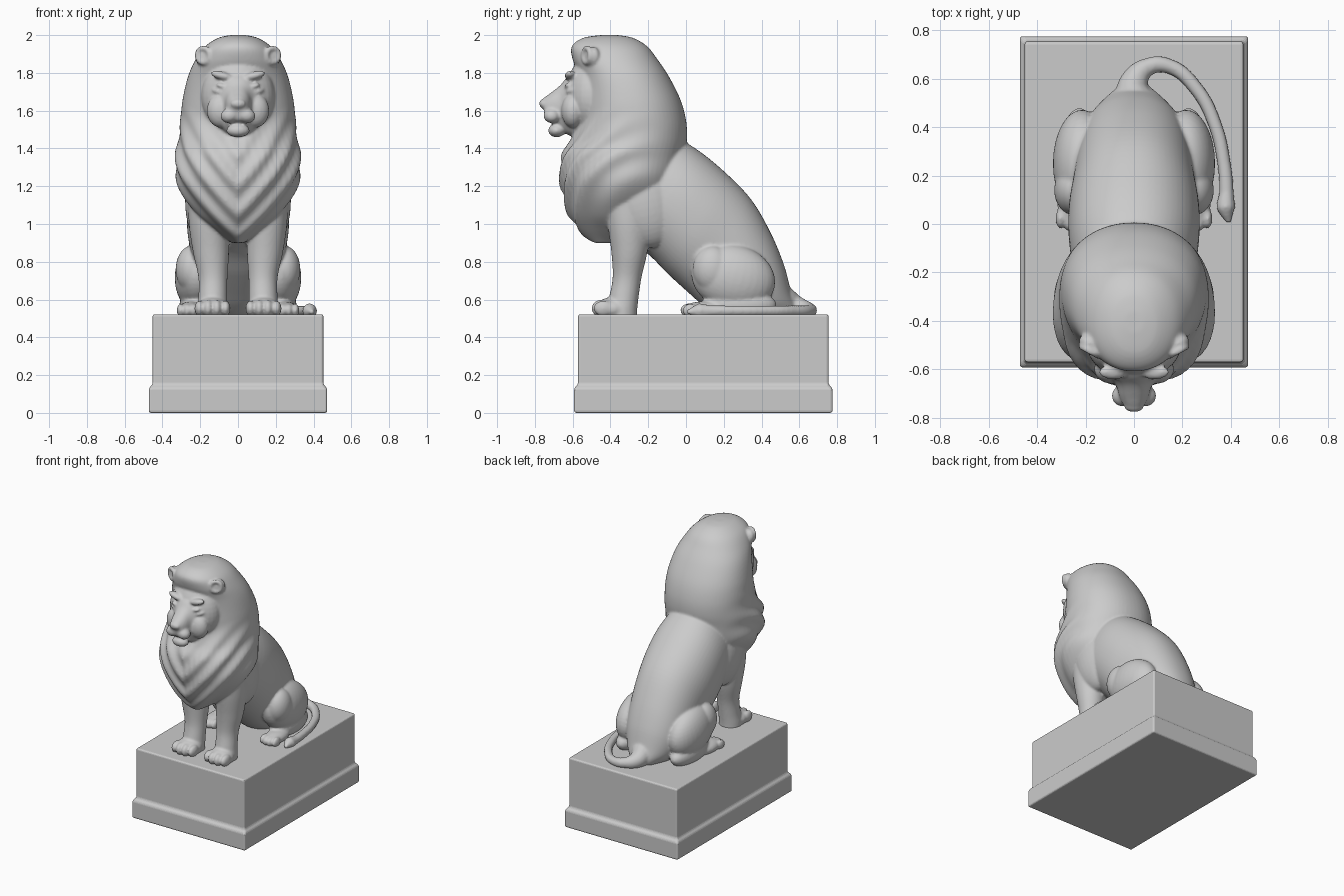
import bpy, bmesh, math
from mathutils import Vector

if "Cube" in bpy.data.objects:
    bpy.data.objects.remove(bpy.data.objects["Cube"])

parts = []


def spline(rows, t):
    """Catmull-Rom blend of equal-length rows."""
    i = min(int(t), len(rows) - 2)
    f = t - i
    a, b, c, d = (rows[max(0, min(len(rows) - 1, i + k))] for k in (-1, 0, 1, 2))
    return [0.5 * (2 * q + (r - p) * f + (2 * p - 5 * q + 4 * r - s) * f * f
                   + (3 * q - p - 3 * r + s) * f ** 3) for p, q, r, s in zip(a, b, c, d)]


def loft(name, rows, power=2.0, steps=6, n=64, relief=None):
    """Skin of rounded sections; row = x, y1, z1, y2, z2, half width."""
    bm = bmesh.new()
    rings = []
    for k in range((len(rows) - 1) * steps + 1):
        x, y1, z1, y2, z2, w = spline(rows, k / steps)
        mid = Vector((x, (y1 + y2) / 2, (z1 + z2) / 2))
        arm = Vector((0, (y1 - y2) / 2, (z1 - z2) / 2))
        ring = []
        for j in range(n):
            a = math.tau * j / n
            c, s = (math.copysign(abs(u) ** (2 / power), u) for u in (math.cos(a), math.sin(a)))
            off = arm * c + Vector((max(w, 0.005) * s, 0, 0))
            if relief:
                off += off.normalized() * relief(mid + off)
            ring.append(bm.verts.new(mid + off))
        rings.append(ring)
    for r0, r1 in zip(rings, rings[1:]):
        for j in range(n):
            bm.faces.new((r0[j], r0[(j + 1) % n], r1[(j + 1) % n], r1[j]))
    bm.faces.new(rings[0])
    bm.faces.new(rings[-1])
    bmesh.ops.recalc_face_normals(bm, faces=bm.faces)
    me = bpy.data.meshes.new(name)
    bm.to_mesh(me)
    bm.free()
    ob = bpy.data.objects.new(name, me)
    bpy.context.collection.objects.link(ob)
    parts.append(ob)
    return ob


def blob(name, loc, size, rot=(0, 0, 0), pair=True):
    """Ellipsoid, repeated on the other side when it is one of a pair."""
    for s in ((1, -1) if pair else (1,)):
        bpy.ops.mesh.primitive_uv_sphere_add(
            segments=32, ring_count=20, radius=1, location=(loc[0] * s, loc[1], loc[2]),
            rotation=(rot[0], rot[1] * s, rot[2] * s))
        ob = bpy.context.object
        ob.name, ob.scale = name, size
        parts.append(ob)


# Plinth: stepped block with softened edges
bm = bmesh.new()
rings = []
for hx, hy, z in ((.472, .684, 0), (.472, .684, .132), (.452, .663, .15), (.452, .663, .522)):
    rings.append([bm.verts.new((hx * a, .0915 + hy * b, z))
                  for a, b in ((-1, -1), (1, -1), (1, 1), (-1, 1))])
for r0, r1 in zip(rings, rings[1:]):
    for j in range(4):
        bm.faces.new((r0[j], r0[(j + 1) % 4], r1[(j + 1) % 4], r1[j]))
bm.faces.new(rings[0][::-1])
bm.faces.new(rings[-1])
me = bpy.data.meshes.new("plinth")
bm.to_mesh(me)
bm.free()
plinth = bpy.data.objects.new("plinth", me)
bpy.context.collection.objects.link(plinth)
bev = plinth.modifiers.new("soft edges", 'BEVEL')
bev.width, bev.segments, bev.limit_method = .012, 3, 'ANGLE'

# Torso: back point to belly point, from chest to rump
lion = loft("lion", [
    (0, -.12, 1.50, -.52, 1.02, .22), (0, .05, 1.40, -.24, .87, .265),
    (0, .20, 1.28, -.09, .73, .27), (0, .345, 1.13, .02, .63, .25),
    (0, .45, .95, .10, .56, .235), (0, .52, .78, .18, .51, .215),
    (0, .56, .63, .30, .49, .16), (0, .60, .54, .40, .48, .08)], power=2.15)


# Mane with soft slanting locks
def locks(p):
    front = max(0, min(1, (-.1 - p.y) / .3)) * max(0, min(1, (1.62 - p.z) / .25))
    return .011 * front * math.sin(math.tau * (p.z - 1.1 * abs(p.x) - .5 * (p.y + .6)) / .17)


mane = [(2.0, -.45, -.36, .04), (1.985, -.545, -.28, .105), (1.94, -.605, -.205, .175),
        (1.87, -.60, -.15, .225), (1.78, -.565, -.09, .265), (1.66, -.555, -.03, .293),
        (1.55, -.565, 0, .305), (1.45, -.605, .005, .315), (1.36, -.655, -.01, .328),
        (1.25, -.665, -.03, .328), (1.15, -.65, -.06, .285), (1.05, -.62, -.12, .205),
        (.97, -.57, -.2, .115), (.90, -.49, -.3, .03)]
loft("mane", [(0, f, z, b, z, w) for z, f, b, w in mane], power=2.15, relief=locks)

# Front legs with shoulders and paws
leg = [(1.15, .165, -.43, -.15, .10), (1.0, .155, -.415, -.185, .105),
       (.85, .143, -.395, -.205, .095), (.72, .133, -.388, -.235, .077),
       (.62, .133, -.405, -.25, .076), (.55, .135, -.42, -.258, .08), (.50, .135, -.42, -.26, .08)]
for s in (1, -1):
    loft("front_leg", [(x * s, f, z, b, z, w) for z, x, f, b, w in leg])
blob("shoulder", (.165, -.22, 1.12), (.115, .18, .25), (.25, 0, 0))
blob("front_paw", (.135, -.39, .55), (.09, .09, .062))
for i in range(4):
    out = abs(i - 1.5)
    blob("front_toe", (.066 + .046 * i, -.455 + .012 * out, .553), (.026, .052, .048 - .004 * out))

# Haunches, hind feet and toes
blob("haunch", (.215, .25, .715), (.12, .225, .175), (-.25, 0, 0))
blob("knee", (.245, .14, .76), (.085, .105, .125))
blob("hock", (.225, .28, .57), (.085, .2, .085))
blob("hind_foot", (.25, .10, .545), (.068, .13, .045))
for i in range(4):
    blob("hind_toe", (.202 + .034 * i, .005 + .012 * abs(i - 1.5), .543), (.02, .042, .036))

# Head: skull, muzzle, lips, nose, chin, brows and eyes
blob("skull", (0, -.5, 1.675), (.195, .14, .215), pair=False)
loft("muzzle", [
    (0, -.55, 1.80, -.55, 1.46, .14), (0, -.62, 1.785, -.62, 1.47, .105),
    (0, -.665, 1.735, -.66, 1.50, .075), (0, -.715, 1.695, -.70, 1.535, .062),
    (0, -.755, 1.665, -.735, 1.55, .045), (0, -.768, 1.64, -.75, 1.60, .02)], power=2.3)
blob("lip", (.043, -.71, 1.575), (.05, .045, .04), (0, .25, 0))
blob("cheek", (.09, -.60, 1.60), (.075, .06, .09))
blob("nose", (0, -.757, 1.637), (.04, .02, .024), pair=False)
blob("chin", (0, -.685, 1.495), (.062, .045, .036), pair=False)
blob("brow", (.085, -.612, 1.785), (.062, .03, .022), (0, -.25, 0))
blob("eye", (.088, -.624, 1.732), (.03, .02, .013), (0, -.2, .35))
blob("lower_lid", (.095, -.608, 1.70), (.045, .028, .016), (0, -.25, .3))

# Cupped ears: ring rim over a rounded back
blob("ear_back", (.18, -.495, 1.885), (.05, .035, .055), (0, .3, .5))
for s in (1, -1):
    bpy.ops.mesh.primitive_torus_add(
        major_radius=.038, minor_radius=.014, major_segments=32, minor_segments=12,
        location=(.183 * s, -.525, 1.893), rotation=(math.pi / 2, 0, .5 * s))
    bpy.context.object.name = "ear_rim"
    parts.append(bpy.context.object)

# Tail curling round on the plinth to a pointed tuft
path = [(0, .50, .60, .085), (0, .585, .56, .06), (.06, .65, .547, .037), (.15, .65, .54, .031),
        (.26, .555, .54, .029), (.335, .41, .54, .028), (.372, .25, .54, .028),
        (.382, .13, .54, .03), (.38, .07, .54, .04), (.392, .005, .535, .01)]
cu = bpy.data.curves.new("tail", 'CURVE')
cu.dimensions, cu.bevel_depth, cu.bevel_resolution, cu.use_fill_caps = '3D', 1, 6, True
sp = cu.splines.new('BEZIER')
sp.bezier_points.add(len(path) - 1)
for bp, (x, y, z, r) in zip(sp.bezier_points, path):
    bp.co, bp.radius = (x, y, z), r
    bp.handle_left_type = bp.handle_right_type = 'AUTO'
tail = bpy.data.objects.new("tail", cu)
bpy.context.collection.objects.link(tail)
bpy.ops.object.select_all(action='DESELECT')
tail.select_set(True)
bpy.context.view_layer.objects.active = tail
bpy.ops.object.convert(target='MESH')
parts.append(bpy.context.object)

# Fuse all the carved parts into one smooth figure
bpy.ops.object.select_all(action='DESELECT')
for ob in parts:
    ob.select_set(True)
bpy.context.view_layer.objects.active = lion
bpy.ops.object.join()
rm = lion.modifiers.new("fuse", 'REMESH')
rm.mode, rm.voxel_size, rm.use_smooth_shade = 'VOXEL', .0085, True
sm = lion.modifiers.new("soften", 'SMOOTH')
sm.factor, sm.iterations = .5, 5
bpy.ops.object.convert(target='MESH')
bpy.ops.object.shade_smooth()
